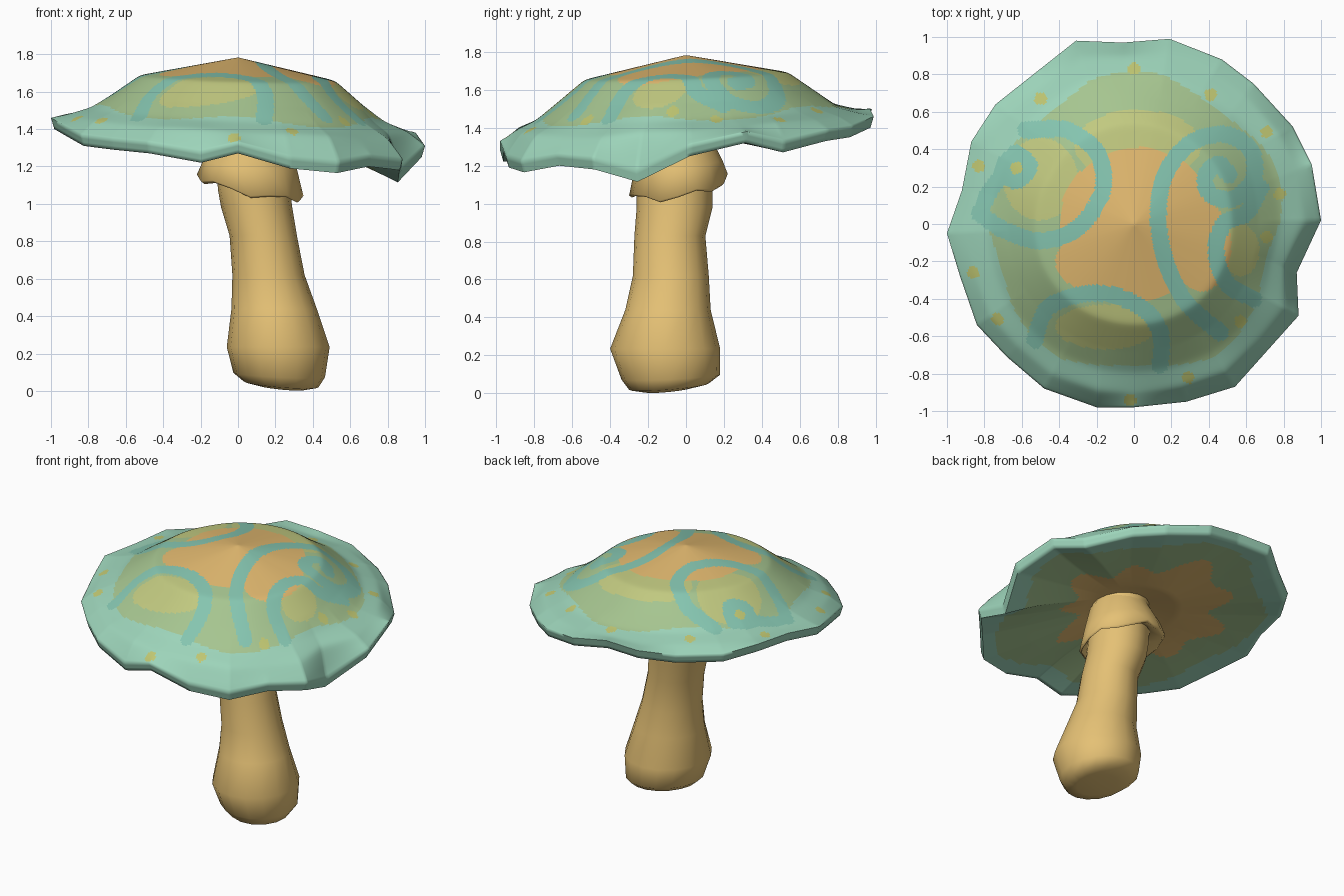
import bpy, bmesh, math
from mathutils import Vector, kdtree

if "Cube" in bpy.data.objects:
    bpy.data.objects.remove(bpy.data.objects["Cube"])


def lin(c):
    c /= 255
    return c / 12.92 if c <= 0.04045 else ((c + 0.055) / 1.055) ** 2.4


def material(name, r, g, b):
    m = bpy.data.materials.new(name)
    m.diffuse_color = (lin(r), lin(g), lin(b), 1)
    m.use_nodes = True
    m.node_tree.nodes["Principled BSDF"].inputs["Base Color"].default_value = m.diffuse_color
    return m


TEAL, GREEN, LIME, ORANGE, STRIPE, SPOT = range(6)
cap_mats = [material("pale teal", 157, 212, 186), material("sage green", 166, 197, 144),
            material("yellow green", 193, 201, 128), material("soft orange", 227, 186, 112),
            material("blue teal", 133, 197, 176), material("mustard green", 192, 199, 114)]
stem_mat = material("warm tan", 229, 193, 117)


def finish(bm, name, mats, angle):
    me = bpy.data.meshes.new(name)
    bmesh.ops.recalc_face_normals(bm, faces=bm.faces)
    bm.to_mesh(me)
    bm.free()
    for m in mats:
        me.materials.append(m)
    ob = bpy.data.objects.new(name, me)
    bpy.context.collection.objects.link(ob)
    bpy.ops.object.select_all(action='DESELECT')
    ob.select_set(True)
    bpy.context.view_layer.objects.active = ob
    bpy.ops.object.shade_smooth_by_angle(angle=math.radians(angle))
    return ob


def loft(bm, rings):
    """Bridge closed rings of points, return vertex rings."""
    vr = [[bm.verts.new(p) for p in r] for r in rings]
    n = len(vr[0])
    for a, b in zip(vr, vr[1:]):
        for i in range(n):
            bm.faces.new((a[i], a[(i + 1) % n], b[(i + 1) % n], b[i]))
    return vr


# ---- cap: wavy rim outline (x, y, lip height) ----
RIM = [(1.0, .02, 1.25), (.95, .32, 1.32), (.85, .52, 1.27), (.64, .75, 1.33), (.47, .88, 1.35),
       (.19, .99, 1.40), (-.06, .97, 1.44), (-.31, .98, 1.44), (-.5, .83, 1.40), (-.74, .64, 1.40),
       (-.87, .44, 1.43), (-.92, .18, 1.42), (-1.0, -.05, 1.40), (-.93, -.28, 1.36),
       (-.84, -.54, 1.31), (-.68, -.71, 1.29), (-.48, -.88, 1.27), (-.2, -.98, 1.22),
       (0, -.98, 1.27), (.28, -.95, 1.19), (.54, -.87, 1.165), (.71, -.68, 1.20),
       (.88, -.49, 1.18), (.87, -.26, 1.115)]
SUB = 18
rim = []
for k, p in enumerate(RIM):
    q = RIM[(k + 1) % len(RIM)]
    rim += [Vector(p).lerp(Vector(q), s / SUB) for s in range(SUB)]
n = len(rim)
# calmer outline used for the inner part of the dome
W = 2 * SUB
calm = [sum((rim[(i + j) % n] for j in range(-W, W + 1)), Vector()) / (2 * W + 1) for i in range(n)]


def profile(p, c):
    """Radial section of the cap along one rim point: (fraction, height)."""
    x, y, z = p
    shoulder = 1.478 - .04 * x + .04 * y
    bulge = .035 * min(1, max(0, (1.40 - c.z) / .18))
    return [(.006, 1.782), (.55, 1.672 - .016 * x + .02 * y), (.81, shoulder),
            (.92, shoulder + (c.z + .06 - shoulder) * .58 + bulge),
            (1.0, z + .06), (.982, z), (.3, 1.355), (.006, 1.40)]


# ---- painted pattern, seen from above ----
STROKES = [
    [(-.58, .5), (-.45, .51), (-.33, .49), (-.19, .37), (-.17, .17), (-.3, -.02), (-.5, -.09),
     (-.7, -.03), (-.83, .06)],
    [(-.63, .38), (-.56, .31), (-.63, .23), (-.7, .3), (-.63, .38)],
    [(-.7, .27), (-.78, .16), (-.82, .06)],
    [(-.53, -.62), (-.45, -.44), (-.2, -.37), (.03, -.44), (.14, -.58), (.14, -.76)],
    [(.46, -.58), (.28, -.42), (.17, -.2), (.13, .05), (.17, .27), (.3, .43), (.48, .48),
     (.62, .4), (.64, .25), (.54, .14), (.42, .15), (.38, .25), (.45, .32), (.51, .26)],
    [(.64, -.4), (.5, -.32), (.44, -.16), (.48, .0), (.6, .06), (.68, .2)],
]
SPOTS = [(0, .83), (-.5, .67), (.41, .69), (.71, .49), (-.83, .31), (.71, -.07), (-.86, -.26),
         (-.73, -.51), (.57, -.52), (.29, -.82), (-.02, -.94), (.78, .16), (-.63, .3)]
# ellipses: centre x, centre y, radius x, radius y
LIMES = [(.02, .42, .34, .19), (-.5, .24, .2, .22), (-.15, -.55, .27, .12), (.57, -.14, .1, .14)]
ORANGES = [(.02, 0, .42, .41), (.36, -.12, .16, .24), (-.1, -.2, .32, .19)]


def curve_points(pts, steps=14):
    """Smooth curve through the points."""
    v = [Vector(p) for p in [pts[0]] + pts + [pts[-1]]]
    for a, b, c, d in zip(v, v[1:], v[2:], v[3:]):
        for i in range(steps):
            t = i / steps
            yield .5 * (2 * b + (c - a) * t + (2 * a - 5 * b + 4 * c - d) * t * t
                        + (3 * b - a - 3 * c + d) * t ** 3)


dots = [q for s in STROKES for q in curve_points(s)]
tree = kdtree.KDTree(len(dots))
for i, q in enumerate(dots):
    tree.insert((q.x, q.y, 0), i)
tree.balance()


def within(x, y, ellipses):
    return any(((x - a) / rx) ** 2 + ((y - b) / ry) ** 2 < 1 for a, b, rx, ry in ellipses)


def paint(x, y, t):
    if any(math.hypot(x - a, y - b) < .033 for a, b in SPOTS):
        return SPOT
    if tree.find((x, y, 0))[2] < .045:
        return STRIPE
    if within(x, y, ORANGES):
        return ORANGE
    if within(x, y, LIMES):
        return LIME
    edge = .8 + .03 * math.sin(5 * math.atan2(y, x))
    return TEAL if t > edge else GREEN


def paint_under(x, y, t):
    """Ragged rays of orange, then green, then the teal edge."""
    a = math.atan2(y, x)
    if t < .56 + .07 * math.sin(9 * a) + .05 * math.sin(4 * a + 1) + .08 * math.cos(a - 2.3):
        return ORANGE
    return GREEN if t < .88 + .04 * math.sin(5 * a) else TEAL


STEPS = [40, 24, 10, 8, 3, 26, 10]
rings, fracs = [], []
sections = [profile(p, c) for p, c in zip(rim, calm)]
for k, cnt in enumerate(STEPS):
    for s in range(cnt + (k == len(STEPS) - 1)):
        f = s / cnt
        ring = []
        for p, c, sec in zip(rim, calm, sections):
            (t0, z0), (t1, z1) = sec[k], sec[k + 1]
            t = t0 + (t1 - t0) * f
            o = (c * 1.03).lerp(p, min(1, max(0, (t - .7) / .28)))
            ring.append((o.x * t, o.y * t, z0 + (z1 - z0) * f))
        rings.append(ring)
        fracs.append((k, t))

bm = bmesh.new()
vr = loft(bm, rings)
bm.faces.ensure_lookup_table()
for i, f in enumerate(bm.faces):
    k, t = fracs[i // n]
    c = f.calc_center_median()
    if k < 4:
        f.material_index = paint(c.x, c.y, t)
    elif k > 4:
        f.material_index = paint_under(c.x, c.y, t)
for ring in (vr[0], vr[-1]):
    bm.faces.new(ring).material_index = ORANGE
soft = [v for r in vr[6:sum(STEPS[:4]) - 2] for v in r]
for _ in range(10):  # soften the creases of the dome
    bmesh.ops.smooth_vert(bm, verts=soft, factor=.5, use_axis_z=True)
finish(bm, "mushroom_cap", cap_mats, 85)


def oval(cx, cy, rx, ry, z, sx=0, sy=0, wave=0, sides=16):
    """Oval ring, tilted by sx, sy and rippled by wave."""
    out = []
    for i in range(sides):
        a = 2 * math.pi * i / sides
        dx, dy = rx * math.cos(a), ry * math.sin(a)
        out.append((cx + dx, cy + dy, z + sx * dx + sy * dy + wave * math.sin(5 * a)))
    return out


# ---- stem: bent, with a bulbous foot ----
bm = bmesh.new()
vr = loft(bm, [oval(.23, -.09, .13, .13, .02, -.1, .1), oval(.23, -.09, .2, .21, .035, -.08, .08),
               oval(.22, -.08, .245, .26, .085, -.05, .05), oval(.215, -.11, .275, .29, .235),
               oval(.193, -.095, .228, .225, .44), oval(.163, -.08, .193, .2, .62),
               oval(.135, -.085, .18, .187, .83), oval(.1, -.06, .19, .2, .98),
               oval(.085, -.06, .193, .2, 1.08), oval(.065, -.05, .18, .18, 1.45)])
bm.faces.new(vr[0])
bm.faces.new(vr[-1])
finish(bm, "stem", [stem_mat], 60)

# ---- collar: drooping skirt under the cap ----
bm = bmesh.new()
loft(bm, [oval(.065, -.05, .15, .15, 1.42), oval(.065, -.05, .21, .195, 1.32),
          oval(.065, -.04, .25, .23, 1.21, -.1, .1), oval(.065, -.04, .285, .26, 1.10, -.2, .15, .018),
          oval(.068, -.04, .268, .245, 1.087, -.2, .15, .018), oval(.075, -.05, .19, .19, 1.15, -.1, .1)])
finish(bm, "stem_collar", [stem_mat], 75)
